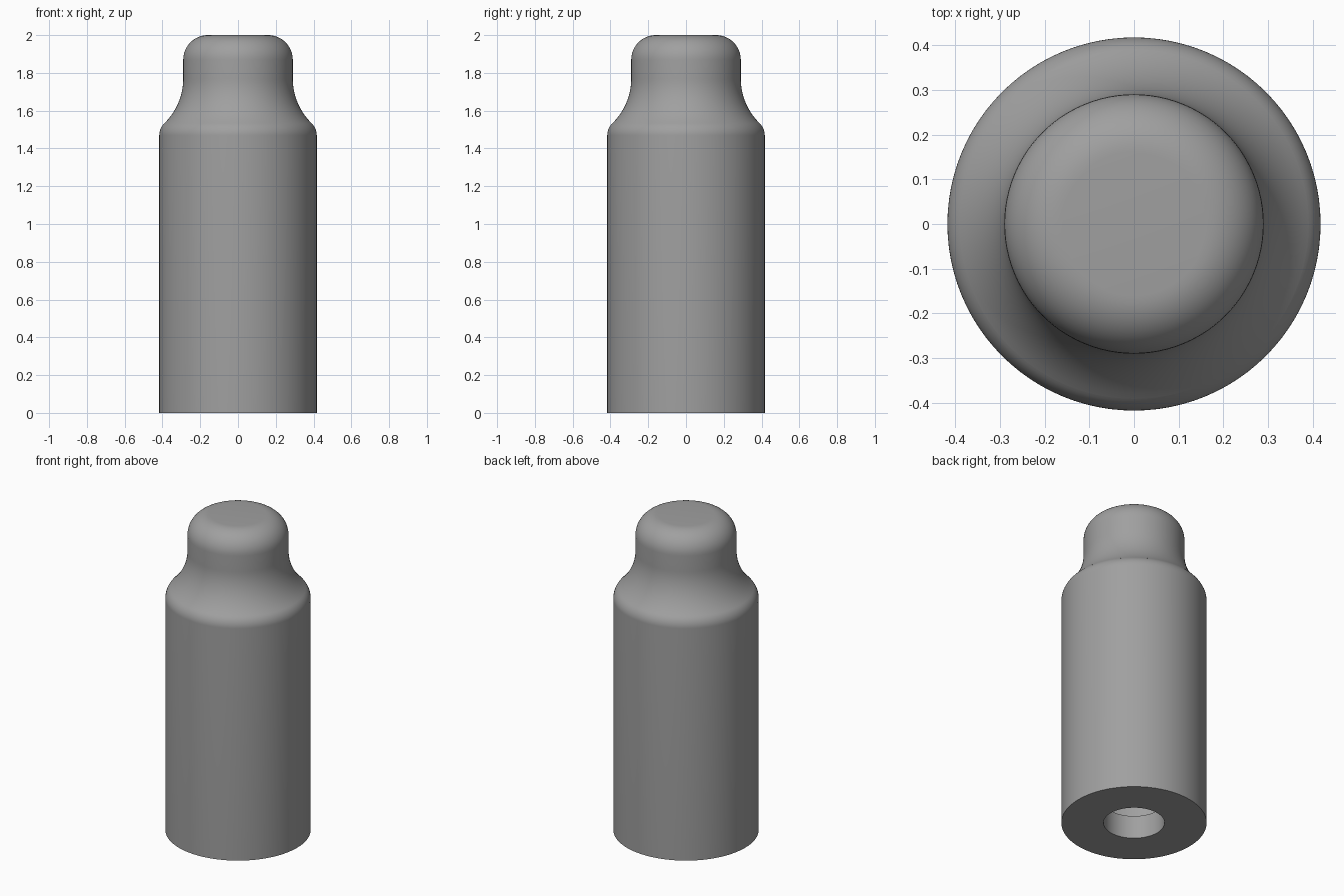
import bpy, bmesh, math

if "Cube" in bpy.data.objects:
    bpy.data.objects.remove(bpy.data.objects["Cube"])

SEGMENTS = 96


def arc(cx, cz, r, a0, a1, n=10):
    """Points on an arc in the (radius, height) plane, angles in degrees."""
    pts = []
    for i in range(n + 1):
        a = math.radians(a0 + (a1 - a0) * i / n)
        pts.append((cx + r * math.cos(a), cz + r * math.sin(a)))
    return pts


# Outer wall: straight body, rounded shoulder, concave sweep, neck, rounded crown
outer = [(0.175, 0.0), (0.417, 0.0)]
outer += arc(0.327, 1.469, 0.09, 0, 45)
outer += arc(0.62, 1.77, 0.33, 226, 180, 14)
outer += arc(0.16, 1.87, 0.13, 0, 90, 12)
outer += [(0.0, 2.0)]

# Inner wall: hole in the base opening into a wider cavity
inner = [(0.0, 1.85), (0.145, 1.85), (0.145, 1.7), (0.27, 1.45),
         (0.27, 0.146), (0.175, 0.146)]

# Closed profile spun around the vertical axis
bm = bmesh.new()
verts = [bm.verts.new((r, 0, z)) for r, z in outer + inner]
edges = [bm.edges.new((a, b)) for a, b in zip(verts, verts[1:] + verts[:1])
         if not (a.co.x == 0 and b.co.x == 0)]
bmesh.ops.spin(bm, geom=verts + edges, cent=(0, 0, 0), axis=(0, 0, 1),
               angle=2 * math.pi, steps=SEGMENTS, use_duplicate=False)
bmesh.ops.remove_doubles(bm, verts=bm.verts, dist=1e-5)
bmesh.ops.recalc_face_normals(bm, faces=bm.faces)
mesh = bpy.data.meshes.new("bottle_body")
bm.to_mesh(mesh)
bm.free()

body = bpy.data.objects.new("bottle_body", mesh)
bpy.context.collection.objects.link(body)

grey = bpy.data.materials.new("grey")
grey.diffuse_color = (0.35, 0.35, 0.35, 1)
grey.use_nodes = True
grey.node_tree.nodes["Principled BSDF"].inputs["Base Color"].default_value = grey.diffuse_color
mesh.materials.append(grey)

# Smooth walls, sharp base and hole rims
bpy.context.view_layer.objects.active = body
body.select_set(True)
bpy.ops.object.shade_smooth_by_angle(angle=math.radians(30))
